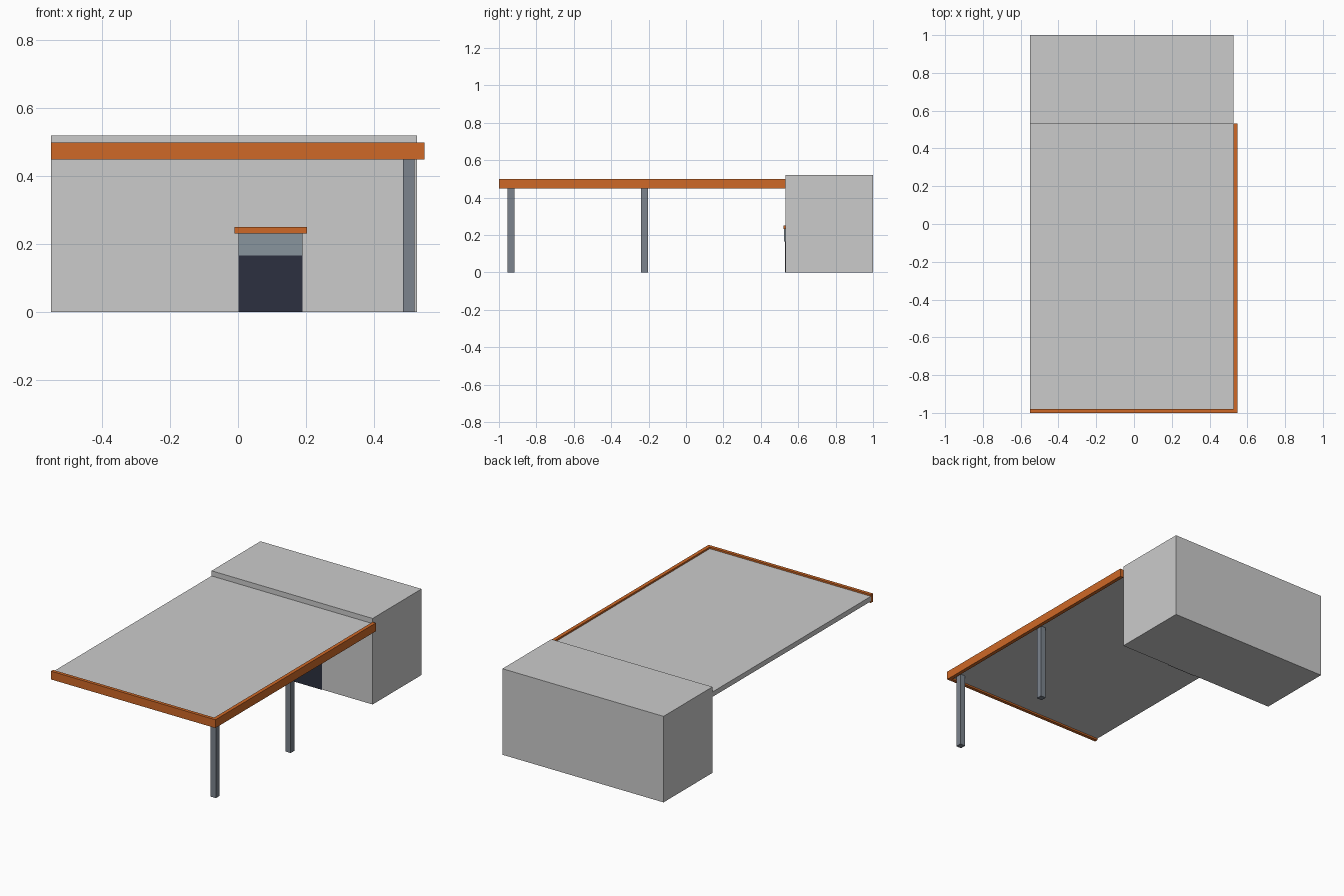
import bpy

if "Cube" in bpy.data.objects:
    bpy.data.objects.remove(bpy.data.objects["Cube"])


def material(name, color):
    m = bpy.data.materials.new(name)
    m.diffuse_color = (*color, 1)
    m.use_nodes = True
    m.node_tree.nodes["Principled BSDF"].inputs["Base Color"].default_value = m.diffuse_color
    return m


orange = material("orange", (0.62, 0.14, 0.02))
steel = material("steel", (0.20, 0.23, 0.27))
glass = material("pale_glass", (0.25, 0.30, 0.34))
dark = material("dark_glass", (0.025, 0.03, 0.05))


def box(name, x, y, z, mat=None):
    """Axis-aligned box given as (min, max) on each axis."""
    ranges = (x, y, z)
    bpy.ops.mesh.primitive_cube_add(size=1, location=[(a + b) / 2 for a, b in ranges])
    ob = bpy.context.object
    ob.name = name
    ob.scale = [b - a for a, b in ranges]
    bpy.ops.object.transform_apply(location=False, rotation=False, scale=True)
    if mat:
        ob.data.materials.append(mat)
    return ob


LEFT, RIGHT, EDGE = -0.55, 0.527, 0.549   # roof left, roof right, fascia outer
WALL = 0.533                              # front wall of the building

# Building block
box("building", (LEFT, RIGHT), (WALL, 1.0), (0, 0.52))

# Flat canopy, recessed inside its coloured edge
box("canopy_roof", (LEFT, RIGHT), (-0.98, WALL), (0.459, 0.489))
box("front_fascia", (LEFT, EDGE), (-1.0, -0.98), (0.449, 0.499), orange)
box("side_fascia", (RIGHT, EDGE), (-0.98, WALL), (0.449, 0.499), orange)

# Support posts along the right edge
for name, y in (("front_post", -0.936), ("middle_post", -0.222)):
    box(name, (0.485, 0.52), (y - 0.018, y + 0.018), (0, 0.459), steel)

# Entrance: door, window above it and small awning
box("door", (0.002, 0.19), (WALL - 0.004, WALL), (0, 0.166), dark)
box("door_transom", (0.002, 0.19), (WALL - 0.008, WALL), (0.166, 0.232), glass)
box("door_awning", (-0.011, 0.203), (WALL - 0.013, WALL), (0.231, 0.25), orange)
